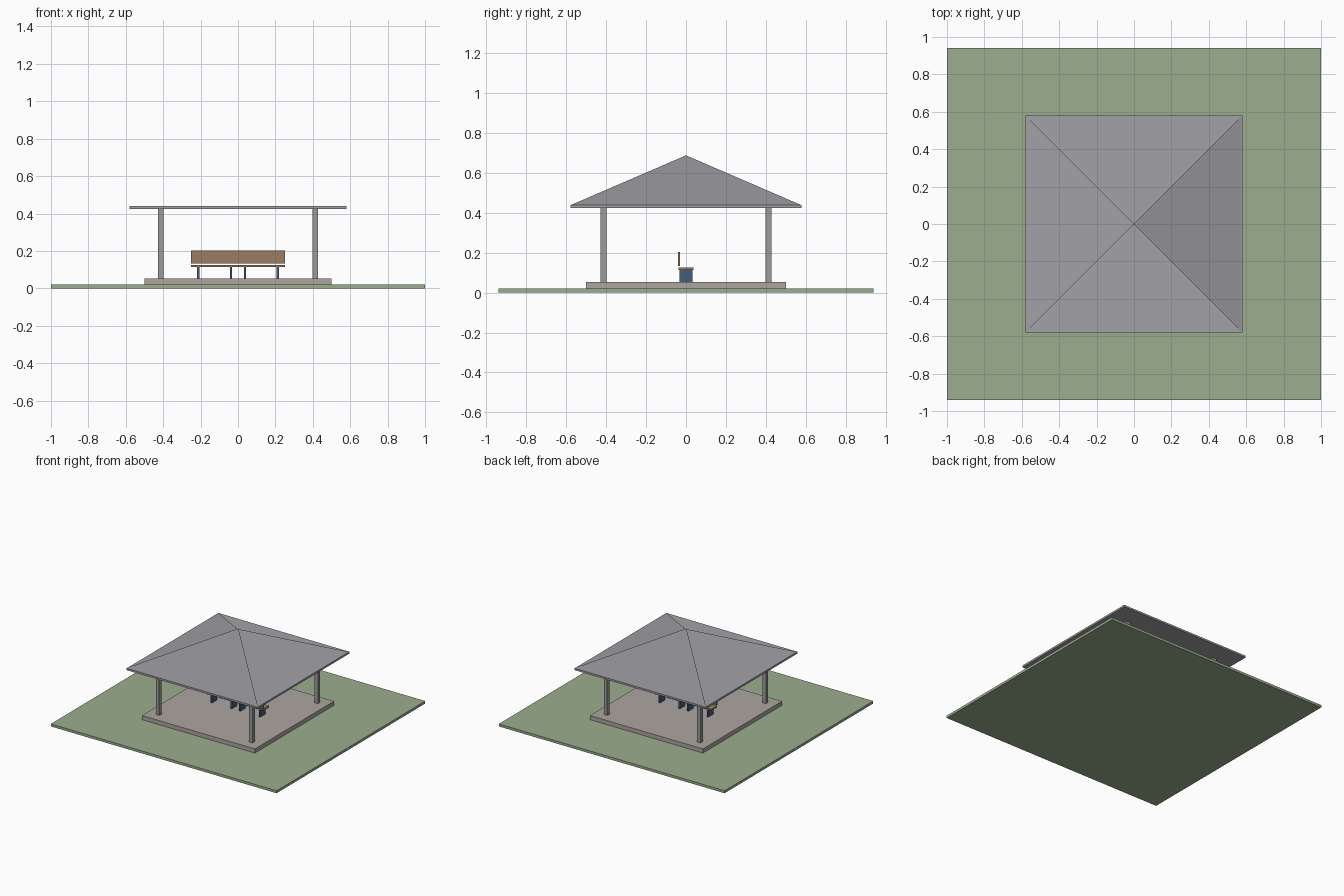
import bpy

if "Cube" in bpy.data.objects:
    bpy.data.objects.remove(bpy.data.objects["Cube"])


def material(name, rgb):
    m = bpy.data.materials.new(name)
    m.diffuse_color = (*rgb, 1)
    m.use_nodes = True
    m.node_tree.nodes["Principled BSDF"].inputs["Base Color"].default_value = m.diffuse_color
    return m


GRASS = material("grass", (0.33, 0.42, 0.27))
CONCRETE = material("concrete", (0.42, 0.38, 0.36))
ROOF = material("roof", (0.36, 0.36, 0.39))
POST = material("post_grey", (0.33, 0.33, 0.32))
WOOD = material("wood", (0.32, 0.21, 0.13))
BLUE = material("blue_metal", (0.06, 0.11, 0.2))


def mesh_object(name, verts, faces, mat):
    me = bpy.data.meshes.new(name)
    me.from_pydata(verts, [], faces)
    me.materials.append(mat)
    ob = bpy.data.objects.new(name, me)
    bpy.context.collection.objects.link(ob)
    return ob


def box(name, x, y, z, mat):
    """Box spanning the (min, max) ranges x, y, z."""
    verts = [(a, b, c) for a in x for b in y for c in z]
    faces = [(0, 1, 3, 2), (4, 6, 7, 5), (0, 4, 5, 1),
             (2, 3, 7, 6), (0, 2, 6, 4), (1, 5, 7, 3)]
    return mesh_object(name, verts, faces, mat)


# Lawn and floor slab
box("lawn", (-1, 1), (-0.94, 0.94), (0, 0.02), GRASS)
box("floor_slab", (-0.5, 0.5), (-0.5, 0.5), (0.02, 0.053), CONCRETE)

# Corner posts
for sx in (-1, 1):
    for sy in (-1, 1):
        cx, cy = sx * 0.413, sy * 0.413
        box("post", (cx - 0.015, cx + 0.015), (cy - 0.015, cy + 0.015),
            (0.053, 0.425), POST)

# Flat eave board, with sloping roof panels on the left and right only
box("eave_board", (-0.58, 0.58), (-0.58, 0.58), (0.425, 0.44), ROOF)
e = 0.575
mesh_object("roof_panels",
            [(0, 0, 0.688), (e, -e, 0.44), (e, e, 0.44), (-e, e, 0.44), (-e, -e, 0.44)],
            [(0, 1, 2), (0, 3, 4)], ROOF)

# Bench: seat, backrest and four plate legs
box("bench_seat", (-0.25, 0.25), (-0.037, 0.037), (0.114, 0.126), WOOD)
box("bench_backrest", (-0.25, 0.25), (-0.04, -0.029), (0.134, 0.203), WOOD)
for cx in (-0.213, -0.037, 0.037, 0.213):
    box("bench_leg", (cx - 0.006, cx + 0.006), (-0.033, 0.033), (0.053, 0.114), BLUE)
